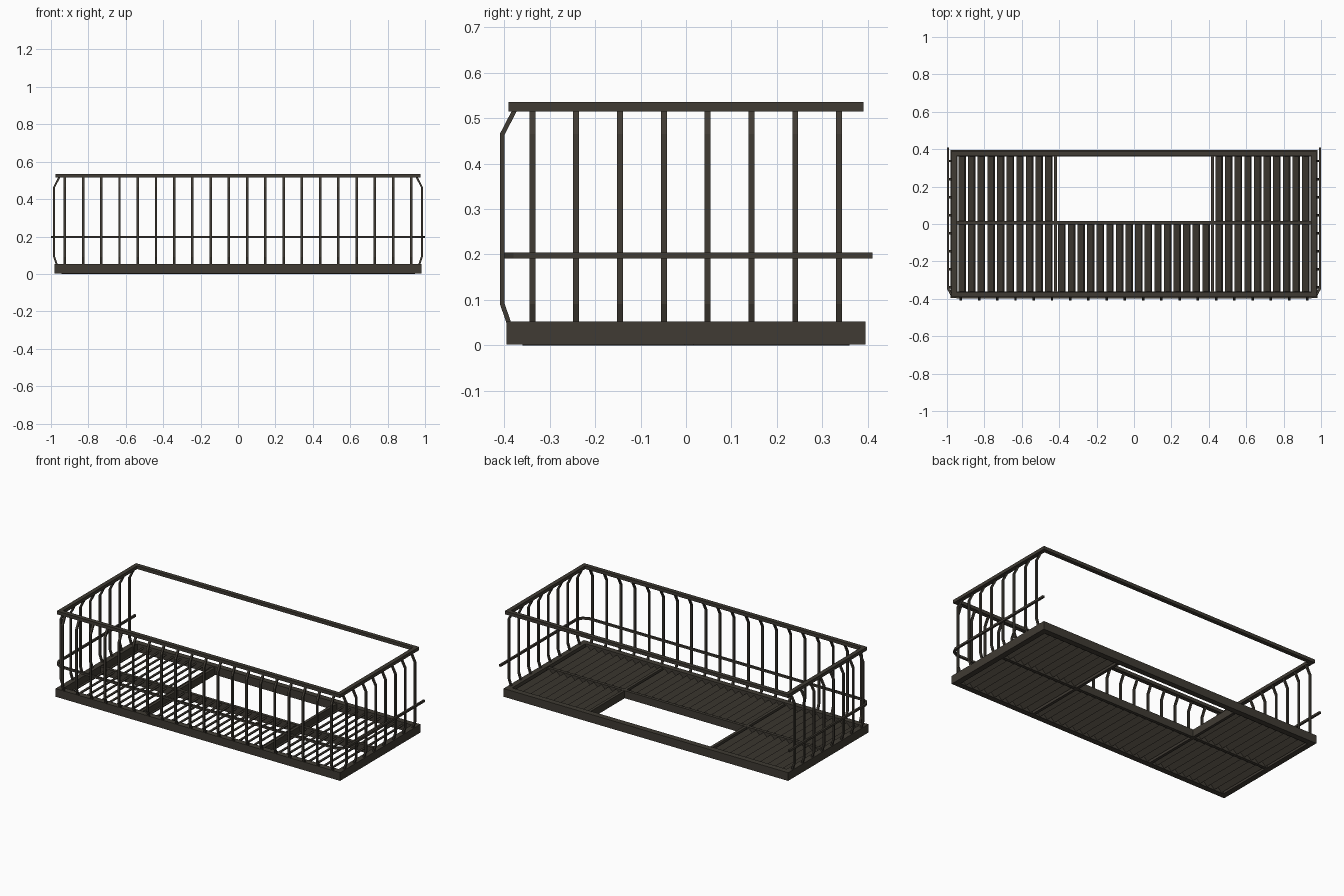
import bpy, bmesh, math
from mathutils import Vector

if "Cube" in bpy.data.objects:
    bpy.data.objects.remove(bpy.data.objects["Cube"])

iron = bpy.data.materials.new("dark iron")
iron.diffuse_color = (0.050, 0.043, 0.033, 1)
iron.use_nodes = True
iron.node_tree.nodes["Principled BSDF"].inputs["Base Color"].default_value = iron.diffuse_color


def finish(name, bm):
    bmesh.ops.recalc_face_normals(bm, faces=bm.faces)
    me = bpy.data.meshes.new(name)
    bm.to_mesh(me)
    bm.free()
    me.materials.append(iron)
    ob = bpy.data.objects.new(name, me)
    bpy.context.collection.objects.link(ob)
    return ob


def box(bm, x0, x1, y0, y1, z0, z1):
    v = [bm.verts.new((x, y, z)) for z in (z0, z1)
         for x, y in ((x0, y0), (x1, y0), (x1, y1), (x0, y1))]
    for f in ((0, 1, 2, 3), (4, 5, 6, 7), (0, 1, 5, 4), (1, 2, 6, 5), (2, 3, 7, 6), (3, 0, 4, 7)):
        bm.faces.new([v[i] for i in f])


def ribbon(bm, path, thick, place, a, b):
    """Sweep a rectangular bar along a flat 2D path; place(u, v, w) maps to 3D."""
    pts = [Vector(p) for p in path]
    rings = []
    for i, p in enumerate(pts):
        d0 = (p - pts[max(i - 1, 0)]).normalized() if i else (pts[1] - p).normalized()
        d1 = (pts[i + 1] - p).normalized() if i < len(pts) - 1 else d0
        d = (d0 + d1).normalized()
        n = Vector((-d.y, d.x)) * (thick / 2 / max(d.dot(d0), 0.3))
        rings.append([bm.verts.new(place(q.x, q.y, w))
                      for q, w in ((p - n, a), (p + n, a), (p + n, b), (p - n, b))])
    for r, s in zip(rings, rings[1:]):
        for k in range(4):
            bm.faces.new((r[k], r[(k + 1) % 4], s[(k + 1) % 4], s[k]))
    bm.faces.new(rings[0])
    bm.faces.new(rings[-1])


def ring(name, hx, hy, wide, z0, z1):
    bm = bmesh.new()
    for s in (-1, 1):
        ya, yb = sorted((s * hy, s * (hy - wide)))
        box(bm, -hx, hx, ya, yb, z0, z1)
        xa, xb = sorted((s * hx, s * (hx - wide)))
        box(bm, xa, xb, -hy + wide, hy - wide, z0, z1)
    return finish(name, bm)


# Floor frame and handrail
ring("floor_frame", 0.98, 0.395, 0.035, 0.002, 0.053)
ring("handrail", 0.975, 0.39, 0.026, 0.515, 0.535)

# Floor beams around the stair opening
bm = bmesh.new()
box(bm, -0.945, 0.945, -0.003, 0.016, 0.0, 0.047)
for s in (-1, 1):
    box(bm, s * 0.42 - 0.009, s * 0.42 + 0.009, -0.36, -0.003, 0.0, 0.046)
    box(bm, s * 0.42 - 0.009, s * 0.42 + 0.009, 0.016, 0.36, 0.0, 0.046)
finish("floor_beams", bm)


# Tilted floor slats, upper edge leaning to +x
def slats(name, x0, x1, n, y0, y1):
    bm = bmesh.new()
    step = (x1 - x0) / n
    for i in range(n):
        c = x0 + step * (i + 0.5)
        ribbon(bm, [(c - 0.0165, 0.008), (c + 0.0165, 0.039)], 0.010,
               lambda u, v, w: (u, w, v), y0, y1)
    finish(name, bm)


slats("left_slats", -0.945, -0.429, 10, -0.36, 0.36)
slats("right_slats", 0.429, 0.945, 10, -0.36, 0.36)
slats("middle_slats", -0.411, 0.411, 16, -0.36, 0.0)

# Bowed balusters: offset outward from the rail line, height
bow = [(-0.016, 0.046), (0.0, 0.092), (0.0, 0.464), (-0.029, 0.52)]
W = 0.0065
bm = bmesh.new()
for i in range(20):
    x = -0.926 + i * 0.0975
    ribbon(bm, bow, 0.010, lambda u, v, w: (w, -0.4045 - u, v), x - W, x + W)
finish("front_balusters", bm)
for s, name in ((-1, "left_balusters"), (1, "right_balusters")):
    bm = bmesh.new()
    for i in range(8):
        y = -0.338 + i * 0.0964
        ribbon(bm, bow, 0.010, lambda u, v, w: (s * (0.983 + u), w, v), y - W, y + W)
    finish(name, bm)

# Middle rail running round three sides with cut corners
half = [(0.994, 0.41), (0.994, -0.345), (0.978, -0.375), (0.945, -0.393)]
path = half + [(-x, y) for x, y in reversed(half)]
bm = bmesh.new()
ribbon(bm, path, 0.012, lambda u, v, w: (u, v, w), 0.191, 0.204)
finish("middle_rail", bm)
